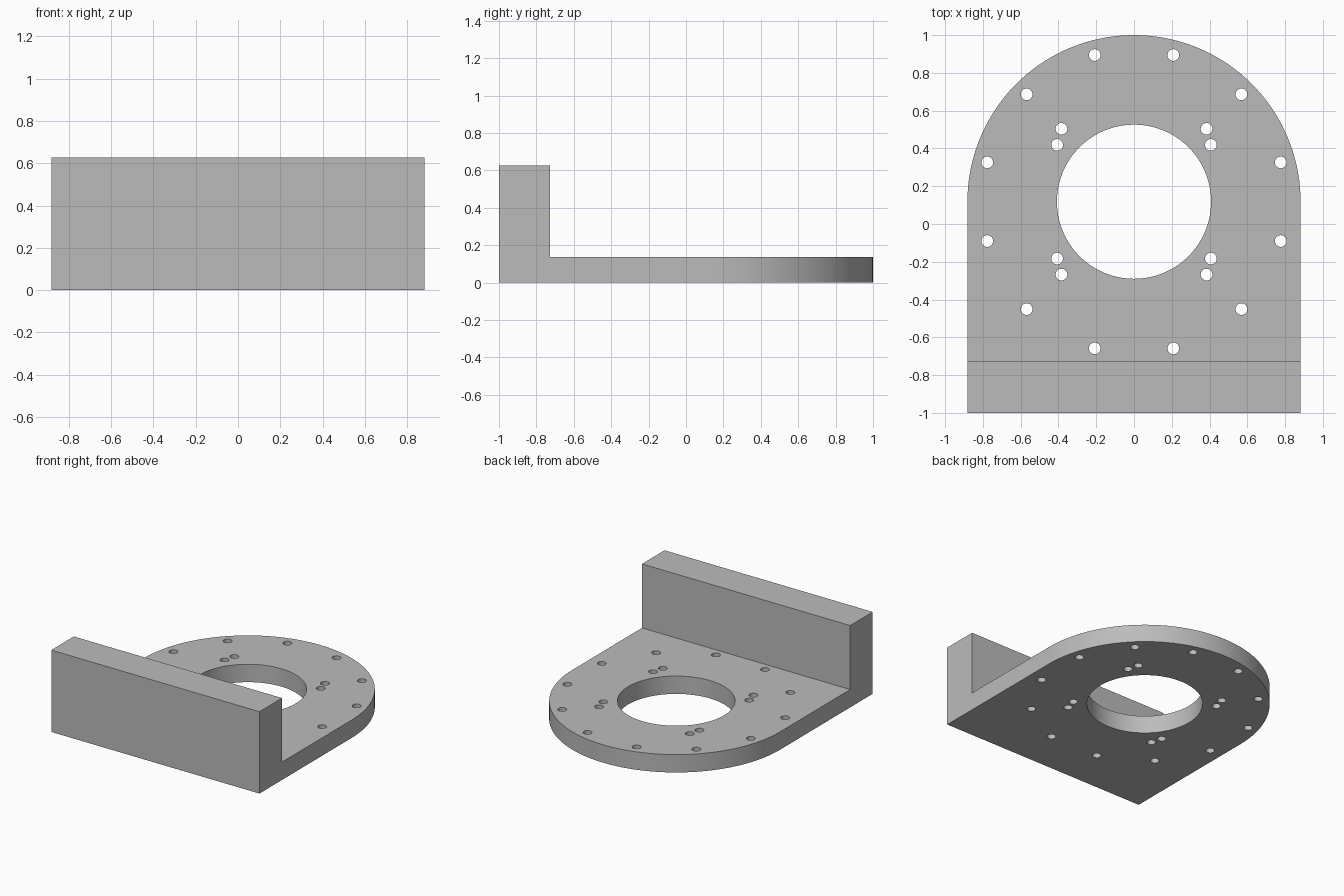
import bpy, bmesh
from math import sin, cos, pi, radians
from mathutils import Vector, Matrix

cube = bpy.data.objects.get("Cube")
if cube:
    bpy.data.objects.remove(cube, do_unlink=True)

R = 0.882            # radius of the rounded end, also half the width
CY = 1 - R           # centre of the rounded end
THICK = 0.137        # base plate thickness
WALL_Y = -0.727      # rear face of the upright wall
WALL_H = 0.627       # top of the upright wall

grey = bpy.data.materials.new("plain grey")
grey.use_nodes = True
colour = (0.5, 0.5, 0.5, 1)
grey.diffuse_color = colour
grey.node_tree.nodes["Principled BSDF"].inputs["Base Color"].default_value = colour


def make_object(name, bm):
    bmesh.ops.recalc_face_normals(bm, faces=bm.faces)
    mesh = bpy.data.meshes.new(name)
    bm.to_mesh(mesh)
    bm.free()
    mesh.materials.append(grey)
    obj = bpy.data.objects.new(name, mesh)
    bpy.context.collection.objects.link(obj)
    return obj


def add_drill(bm, x, y, radius, sides):
    bmesh.ops.create_cone(bm, cap_ends=True, segments=sides, radius1=radius, radius2=radius,
                          depth=0.4, matrix=Matrix.Translation((x, y, THICK / 2)))


# Base plate: rectangle with a half-round rear end
bm = bmesh.new()
steps = 72
outline = [(-R, -1), (R, -1)]
outline += [(R * cos(pi * i / steps), CY + R * sin(pi * i / steps)) for i in range(steps + 1)]
bottom = bm.faces.new([bm.verts.new((x, y, 0)) for x, y in outline])
top = bmesh.ops.extrude_face_region(bm, geom=[bottom], use_keep_orig=True)
bmesh.ops.translate(bm, vec=(0, 0, THICK), verts=[g for g in top["geom"] if isinstance(g, bmesh.types.BMVert)])
bmesh.ops.recalc_face_normals(bm, faces=bm.faces)

# Upright wall: raise the front strip of the plate
bmesh.ops.bisect_plane(bm, geom=bm.verts[:] + bm.edges[:] + bm.faces[:],
                       plane_co=(0, WALL_Y, 0), plane_no=(0, 1, 0))
strip = [f for f in bm.faces if f.normal.z > 0.9 and f.calc_center_median().y < WALL_Y]
raised = bmesh.ops.extrude_face_region(bm, geom=strip)
bmesh.ops.translate(bm, vec=(0, 0, WALL_H - THICK),
                    verts=[g for g in raised["geom"] if isinstance(g, bmesh.types.BMVert)])
bmesh.ops.dissolve_limit(bm, angle_limit=radians(0.5), verts=bm.verts[:], edges=bm.edges[:])
bracket = make_object("mounting_bracket", bm)

# Drills: central bore, ring of twelve holes, four pairs of inner holes
bm = bmesh.new()
add_drill(bm, 0, CY, 0.408, 96)
for i in range(12):
    a = radians(15 + 30 * i)
    add_drill(bm, 0.804 * cos(a), CY + 0.804 * sin(a), 0.031, 32)
for sx in (-1, 1):
    for sy in (-1, 1):
        for x, y in ((0.384, 0.386), (0.407, 0.301)):
            add_drill(bm, sx * x, CY + sy * y, 0.031, 32)
drills = make_object("hole_cutter", bm)
drills.hide_render = True

# Cut the holes and keep the result
cut = bracket.modifiers.new("holes", "BOOLEAN")
cut.operation = "DIFFERENCE"
cut.solver = "EXACT"
cut.object = drills
bpy.ops.object.select_all(action="DESELECT")
bracket.select_set(True)
bpy.context.view_layer.objects.active = bracket
bpy.ops.object.modifier_apply(modifier=cut.name)
bpy.data.objects.remove(drills, do_unlink=True)

bpy.ops.object.shade_smooth_by_angle(angle=radians(30))
